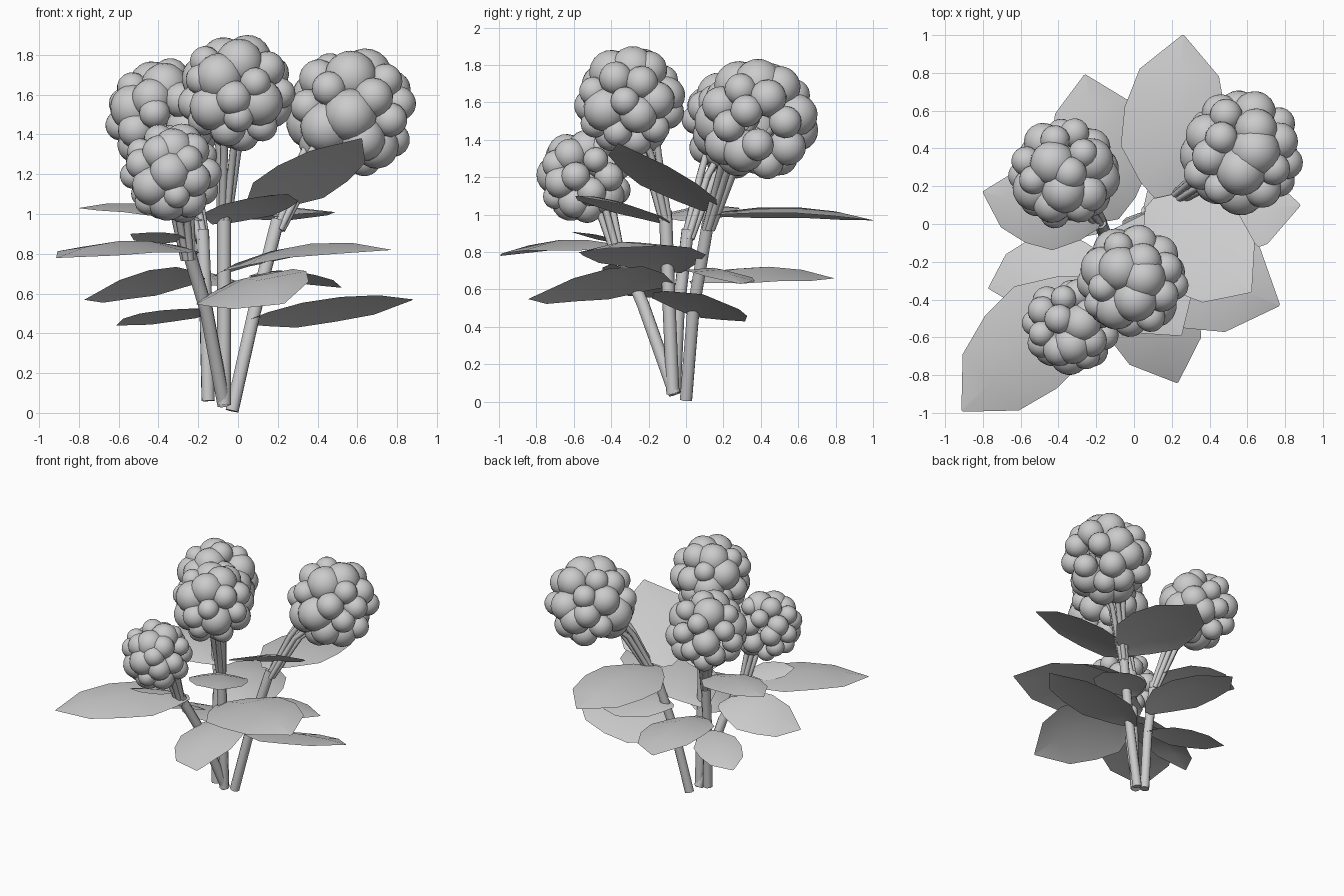
import bpy, bmesh, math, random
from mathutils import Vector

random.seed(11)
cube = bpy.data.objects.get("Cube")
if cube:
    bpy.data.objects.remove(cube, do_unlink=True)

grey = bpy.data.materials.new("plain grey")
grey.use_nodes = True
colour = (0.6, 0.6, 0.6, 1)
grey.diffuse_color = colour
grey.node_tree.nodes["Principled BSDF"].inputs["Base Color"].default_value = colour


def add_object(name, data):
    data.materials.append(grey)
    obj = bpy.data.objects.new(name, data)
    bpy.context.collection.objects.link(obj)
    return obj


def mesh_object(name, bm):
    bmesh.ops.recalc_face_normals(bm, faces=bm.faces)
    for face in bm.faces:
        face.smooth = True
    mesh = bpy.data.meshes.new(name)
    bm.to_mesh(mesh)
    bm.free()
    return add_object(name, mesh)


def tubes(name, paths, radius):
    curve = bpy.data.curves.new(name, "CURVE")
    curve.dimensions = "3D"
    curve.bevel_depth = radius
    curve.bevel_resolution = 2
    curve.use_fill_caps = True
    for path in paths:
        spline = curve.splines.new("POLY")
        spline.points.add(len(path) - 1)
        for point, co in zip(spline.points, path):
            point.co = (*co, 1)
        spline.use_smooth = True
    return add_object(name, curve)


# Evenly spread directions over a ball
def ball_directions(count):
    for i in range(count):
        z = 1 - 2 * (i + 0.5) / count
        turn = i * math.pi * (3 - math.sqrt(5))
        flat = math.sqrt(1 - z * z)
        yield Vector((flat * math.cos(turn), flat * math.sin(turn), z))


def flower_head(name, centre, size, count=30):
    bm = bmesh.new()
    for direction in ball_directions(count):
        r = size * random.choice((0.26, 0.3, 0.34, 0.4))
        jitter = Vector([random.uniform(-0.13, 0.13) for _ in range(3)])
        centre_out = (direction + jitter).normalized() * (size - r)
        ball = bmesh.ops.create_uvsphere(bm, u_segments=16, v_segments=10, radius=r)
        spin = direction.to_track_quat("Z", "Y")
        for v in ball["verts"]:
            v.co = spin @ v.co + centre_out + centre
    mesh_object(name, bm)


# Flowers: stem base, bend, fork, head centre, head size
flowers = {
    "centre": ((-0.07, -0.07, 0.04), (-0.07, -0.09, 0.5), (-0.07, -0.11, 1.02), (-0.01, -0.3, 1.61), 0.3),
    "left": ((-0.03, 0, 0.01), (0.08, 0.04, 0.5), (0.2, 0.12, 0.97), (0.57, 0.38, 1.51), 0.335),
    "right": ((-0.15, -0.06, 0.06), (-0.16, -0.04, 0.5), (-0.18, 0.01, 0.92), (-0.37, 0.27, 1.485), 0.3),
    "front": ((-0.07, -0.06, 0.04), (-0.16, -0.23, 0.52), (-0.25, -0.36, 0.82), (-0.335, -0.54, 1.205), 0.26),
}
for name, (base, bend, fork, centre, size) in flowers.items():
    fork, centre = Vector(fork), Vector(centre)
    tubes(name + "_stem", [(base, bend, fork)], 0.035)
    # Thin stalks arch out from the fork into the head
    stalks = []
    for i in range(6):
        a = i * math.tau / 6
        ring = Vector((math.cos(a), math.sin(a), 0))
        start = fork + ring * 0.02 - Vector((0, 0, 0.05))
        middle = fork.lerp(centre, 0.4) + ring * 0.045 + Vector((0, 0, 0.06))
        stalks.append((start, middle, centre + ring * size * 0.45))
    tubes(name + "_stalks", stalks, 0.019)
    flower_head(name + "_flower_head", centre, size)


# Angular leaf: distance along the midrib, share of full width, share of arch
outline = ((0, 0.12, 0), (0.12, 0.55, 0.5), (0.32, 1, 0.9), (0.55, 1, 1), (0.78, 0.78, 0.7), (1, 0.02, 0))


def leaf(name, base, tip, width, roll, arch):
    base, tip = Vector(base), Vector(tip)
    run = tip - base
    side = Vector((run.y, -run.x, 0)).normalized()
    side.z = roll
    bm = bmesh.new()
    rows = []
    for t, wide, lift in outline:
        mid = base + run * t + Vector((0, 0, arch * lift))
        fold = Vector((0, 0, -0.16 * width * wide))
        rows.append([bm.verts.new(p) for p in (
            mid - side * width * wide + fold, mid, mid + side * width * wide + fold)])
    for a, b in zip(rows, rows[1:]):
        for k in (0, 1):
            bm.faces.new((a[k], a[k + 1], b[k + 1], b[k]))
    mesh_object(name, bm)


# Leaves: base, tip, half width, sideways tilt, arch
leaf("back_leaf", (0.17, 0.1, 0.99), (0.26, 1.0, 0.97), 0.27, 0.05, 0.06)
leaf("back_right_leaf", (-0.11, 0.02, 0.64), (-0.26, 0.79, 0.66), 0.25, -0.15, 0.07)
leaf("right_high_leaf", (-0.18, 0, 0.97), (-0.8, 0.17, 1.03), 0.2, 0.06, 0.05)
leaf("left_low_leaf", (0.04, 0.05, 0.46), (0.88, 0.1, 0.57), 0.25, 0.25, 0.04)
leaf("front_left_leaf", (-0.12, -0.06, 0.69), (0.77, -0.43, 0.82), 0.31, -0.07, 0.09)
leaf("front_low_leaf", (-0.06, -0.08, 0.63), (0.23, -0.84, 0.55), 0.26, -0.34, 0.08)
leaf("front_right_big_leaf", (-0.22, -0.3, 0.81), (-0.91, -0.99, 0.78), 0.27, 0.05, 0.07)
leaf("right_middle_leaf", (-0.17, -0.17, 0.67), (-0.77, -0.34, 0.57), 0.19, -0.38, 0.06)
leaf("right_low_leaf", (-0.15, -0.03, 0.52), (-0.61, 0.28, 0.44), 0.16, -0.12, 0.03)
leaf("left_high_leaf", (0.08, 0.11, 1.02), (0.62, -0.36, 1.38), 0.27, 0.14, 0.03)
leaf("front_high_leaf", (-0.11, -0.1, 0.95), (0.25, -0.59, 1.1), 0.21, 0.04, 0.04)
leaf("front_small_leaf", (-0.27, -0.4, 0.87), (-0.54, -0.59, 0.9), 0.1, -0.25, 0.01)
leaf("left_small_leaf", (0.06, 0.07, 0.69), (0.52, 0.29, 0.63), 0.18, 0.08, 0.05)
